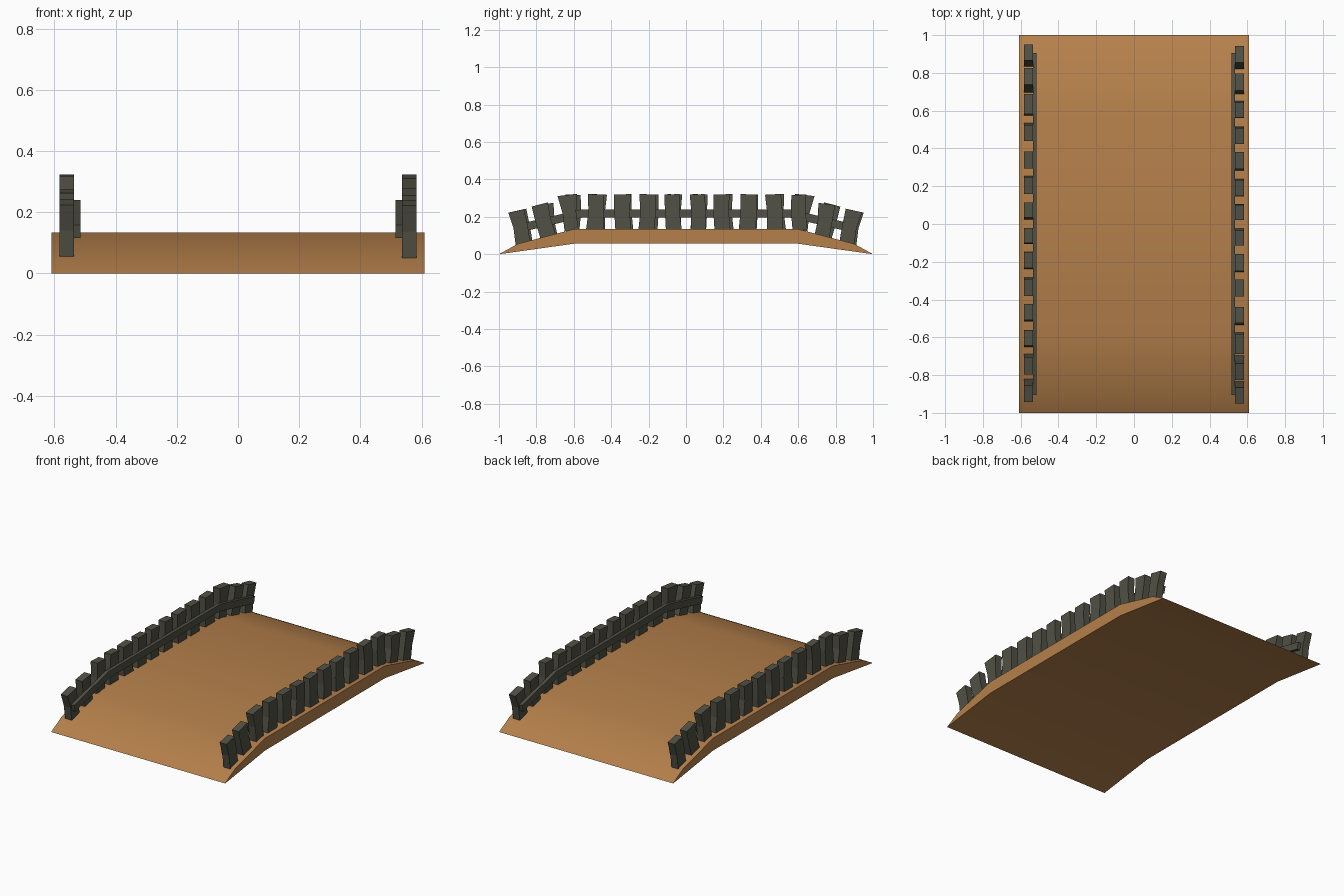
import bpy, bmesh, math
from mathutils import Vector

if "Cube" in bpy.data.objects:
    bpy.data.objects.remove(bpy.data.objects["Cube"])


def material(name, rgb):
    m = bpy.data.materials.new(name)
    m.diffuse_color = (*rgb, 1)
    m.use_nodes = True
    m.node_tree.nodes["Principled BSDF"].inputs["Base Color"].default_value = m.diffuse_color
    return m


WOOD = material("tan_deck", (0.46, 0.215, 0.07))
DARK = material("dark_grey_wood", (0.082, 0.082, 0.06))


def make_object(name, bm, mat):
    bmesh.ops.recalc_face_normals(bm, faces=bm.faces)
    me = bpy.data.meshes.new(name)
    bm.to_mesh(me)
    bm.free()
    me.materials.append(mat)
    ob = bpy.data.objects.new(name, me)
    bpy.context.collection.objects.link(ob)
    return ob


def prism(bm, top, bottom, x0, x1):
    """Strip between two (y, z) paths of equal length, extruded along x."""
    rows = [[bm.verts.new((x, y, z)) for y, z in path]
            for x in (x0, x1) for path in (top, bottom)]
    t0, b0, t1, b1 = rows
    for i in range(len(top) - 1):
        for a, b in ((t0, t1), (b0, b1), (t0, b0), (t1, b1)):
            bm.faces.new((a[i], a[i + 1], b[i + 1], b[i]))
    for i in (0, -1):
        bm.faces.new((t0[i], t1[i], b1[i], b0[i]))


# Arched deck: sloped ends with thin tips
bm = bmesh.new()
top = [(-1, 0), (-0.9, 0.055), (-0.6, 0.134), (0.6, 0.134), (0.9, 0.055), (1, 0)]
bottom = [(-1, 0), (-0.9, 0.014), (-0.6, 0.056), (0.6, 0.056), (0.9, 0.014), (1, 0)]
prism(bm, top, bottom, -0.61, 0.61)
bmesh.ops.remove_doubles(bm, verts=bm.verts, dist=1e-5)
deck = make_object("deck", bm, WOOD)
bpy.context.view_layer.objects.active = deck
deck.select_set(True)
bpy.ops.object.shade_smooth_by_angle(angle=math.radians(30))

# Posts: (base y, top y, base width, top width, sideways bend)
POSTS = [
    (-0.872, -0.908, 0.08, 0.085, 0.006), (-0.737, -0.782, 0.085, 0.09, -0.004),
    (-0.612, -0.635, 0.075, 0.105, 0.0), (-0.487, -0.482, 0.095, 0.085, 0.004),
    (-0.335, -0.340, 0.085, 0.090, -0.005), (-0.212, -0.205, 0.085, 0.090, 0.006),
    (-0.065, -0.075, 0.085, 0.080, -0.004), (0.065, 0.060, 0.080, 0.080, 0.005),
    (0.195, 0.190, 0.085, 0.085, -0.005), (0.327, 0.335, 0.09, 0.09, 0.004),
    (0.475, 0.465, 0.085, 0.085, 0.005), (0.610, 0.603, 0.08, 0.08, -0.006),
    (0.727, 0.752, 0.08, 0.09, 0.005), (0.860, 0.898, 0.08, 0.09, -0.005),
]


def deck_height(y):
    y = abs(y)
    return 0.134 if y < 0.6 else 0.134 - (y - 0.6) * 0.263


def add_post(bm, yb, yt, wb, wt, bend):
    """Slightly crooked four-sided post leaning outward near the ends."""
    zb = deck_height(yb) - 0.004
    base = Vector((0, yb, zb))
    axis = Vector((0, yt - yb, 0.19 if abs(yb) < 0.65 else 0.172))
    side = Vector((0, axis.z, -axis.y)).normalized()
    rings = []
    for t, w, off in ((0, wb, 0), (0.5, min(wb, wt) * 0.97, bend), (1, wt, 0)):
        c = base + axis * t + side * off
        ring = []
        for x, s in ((0.536, -1), (0.583, -1), (0.583, 1), (0.536, 1)):
            p = c + side * s * w / 2
            ring.append(bm.verts.new((x, p.y, p.z)))
        rings.append(ring)
    for a, b in zip(rings, rings[1:]):
        for i in range(4):
            j = (i + 1) % 4
            bm.faces.new((a[i], a[j], b[j], b[i]))
    bm.faces.new(rings[0])
    bm.faces.new(rings[-1])


# Railings: the left one is the right one turned half round
rail_top = [(-0.905, 0.158), (-0.56, 0.24), (0.56, 0.24), (0.905, 0.158)]
rail_low = [(-0.895, 0.115), (-0.55, 0.197), (0.55, 0.197), (0.895, 0.115)]
for side_name, angle in (("right", 0), ("left", math.pi)):
    bm = bmesh.new()
    for p in POSTS:
        add_post(bm, *p)
    make_object(side_name + "_posts", bm, DARK).rotation_euler.z = angle
    bm = bmesh.new()
    prism(bm, rail_top, rail_low, 0.515, 0.536)
    make_object(side_name + "_rail", bm, DARK).rotation_euler.z = angle
